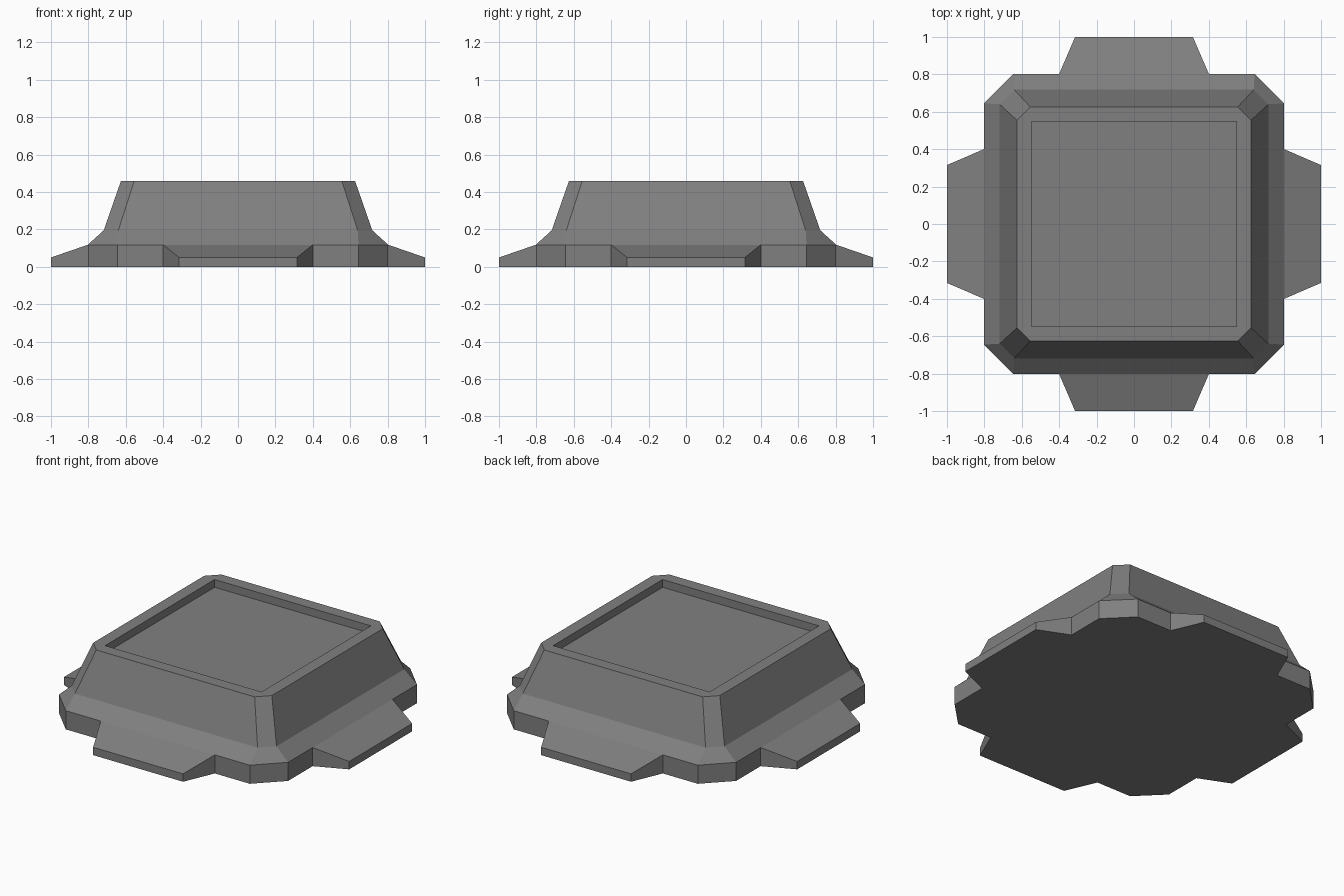
import bpy, bmesh
from math import pi
from mathutils import Matrix

if "Cube" in bpy.data.objects:
    bpy.data.objects.remove(bpy.data.objects["Cube"])

GREY = (0.216, 0.216, 0.216, 1)
metal = bpy.data.materials.new("dark_grey_metal")
metal.use_nodes = True
metal.diffuse_color = GREY
metal.node_tree.nodes["Principled BSDF"].inputs["Base Color"].default_value = GREY


def add_object(name, bm):
    bmesh.ops.recalc_face_normals(bm, faces=bm.faces)
    mesh = bpy.data.meshes.new(name)
    bm.to_mesh(mesh)
    bm.free()
    mesh.materials.append(metal)
    obj = bpy.data.objects.new(name, mesh)
    bpy.context.collection.objects.link(obj)
    return obj


def octagon(bm, half, flat, z):
    """Ring of a square whose corners are cut off."""
    ring = []
    for sx, sy, x_first in ((1, -1, 0), (1, 1, 1), (-1, 1, 0), (-1, -1, 1)):
        pair = [(sx * flat, sy * half, z), (sx * half, sy * flat, z)]
        ring += [bm.verts.new(p) for p in (pair[::-1] if x_first else pair)]
    return ring


# Stepped body with a shallow square recess in the top
bm = bmesh.new()
profile = [(0.803, 0.645, 0), (0.803, 0.645, 0.118),
           (0.718, 0.64, 0.195), (0.626, 0.555, 0.459)]
rings = [octagon(bm, *level) for level in profile]
bm.faces.new(rings[0][::-1])
for low, high in zip(rings, rings[1:]):
    for i in range(8):
        j = (i + 1) % 8
        bm.faces.new((low[i], low[j], high[j], high[i]))

SIGNS = ((1, -1), (1, 1), (-1, 1), (-1, -1))
rim, floor = [[bm.verts.new((x * 0.548, y * 0.548, z)) for x, y in SIGNS]
              for z in (0.459, 0.41)]
top = rings[-1]
for k in range(4):
    n = (k + 1) % 4
    bm.faces.new((top[2 * k], top[2 * k + 1], rim[k]))
    bm.faces.new((top[2 * k + 1], top[2 * n], rim[n], rim[k]))
    bm.faces.new((rim[k], rim[n], floor[n], floor[k]))
bm.faces.new(floor)
add_object("body", bm)

# Sloping foot plate on each side
for turn, side in enumerate(("front", "left", "back", "right")):
    bm = bmesh.new()
    inner = [bm.verts.new((x, -0.803, z)) for x, z in
             ((-0.4, 0), (0.4, 0), (0.4, 0.118), (-0.4, 0.118))]
    outer = [bm.verts.new((x, -1, z)) for x, z in
             ((-0.315, 0), (0.315, 0), (0.315, 0.05), (-0.315, 0.05))]
    bm.faces.new(outer)
    for i in range(4):
        j = (i + 1) % 4
        bm.faces.new((inner[i], inner[j], outer[j], outer[i]))
    bmesh.ops.transform(bm, matrix=Matrix.Rotation(turn * pi / 2, 4, "Z"), verts=bm.verts)
    add_object(side + "_foot_plate", bm)
